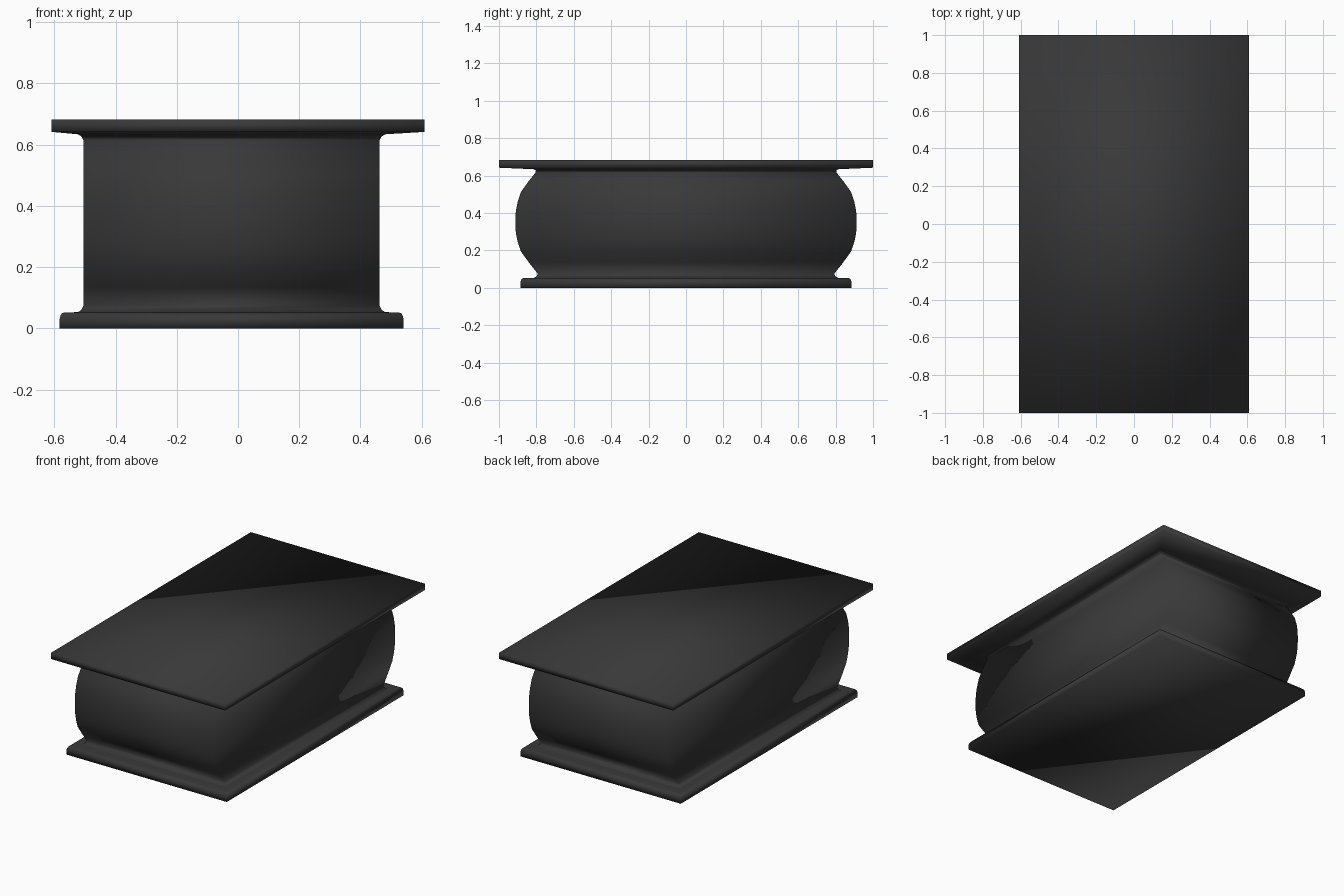
import bpy, bmesh

if "Cube" in bpy.data.objects:
    bpy.data.objects.remove(bpy.data.objects["Cube"])

dark = bpy.data.materials.new("dark_finish")
dark.diffuse_color = (0.04, 0.04, 0.04, 1)
dark.use_nodes = True
dark.node_tree.nodes["Principled BSDF"].inputs["Base Color"].default_value = dark.diffuse_color


def loft(name, rings, cap_bottom=False, cap_top=False):
    """Stack rectangles given as (centre x, half x, half y, z)."""
    bm = bmesh.new()
    loops = []
    for cx, hx, hy, z in rings:
        loops.append([bm.verts.new((cx + sx * hx, sy * hy, z))
                      for sx, sy in ((-1, -1), (1, -1), (1, 1), (-1, 1))])
    for a, b in zip(loops, loops[1:]):
        for i in range(4):
            j = (i + 1) % 4
            bm.faces.new((a[i], a[j], b[j], b[i]))
    if cap_bottom:
        bm.faces.new(loops[0][::-1])
    if cap_top:
        bm.faces.new(loops[-1])
    # smooth along the curves, crisp at corners and hard edges
    for f in bm.faces:
        f.smooth = True
    for e in bm.edges:
        if len(e.link_faces) == 2 and e.calc_face_angle() > 0.7:
            e.smooth = False
    me = bpy.data.meshes.new(name)
    bm.to_mesh(me)
    bm.free()
    me.materials.append(dark)
    ob = bpy.data.objects.new(name, me)
    bpy.context.collection.objects.link(ob)


C = -0.021  # body and base sit slightly off centre

# Rounded plinth, ending where the body begins
loft("base", [
    (C, 0.562, 0.885, 0), (C, 0.562, 0.885, 0.03), (C, 0.559, 0.882, 0.042),
    (C, 0.554, 0.876, 0.05), (C, 0.545, 0.868, 0.052), (C, 0.502, 0.815, 0.053),
], cap_bottom=True)

# Body: bulging ends, flat sides, small fillets at both junctions
loft("bulged_body", [
    (C, 0.502, 0.815, 0.053), (C, 0.491, 0.800, 0.060), (C, 0.484, 0.792, 0.074),
    (C, 0.484, 0.84, 0.135), (C, 0.484, 0.883, 0.195), (C, 0.484, 0.900, 0.245),
    (C, 0.484, 0.910, 0.295), (C, 0.484, 0.912, 0.350), (C, 0.484, 0.910, 0.410),
    (C, 0.484, 0.900, 0.460), (C, 0.484, 0.882, 0.513), (C, 0.484, 0.845, 0.565),
    (C, 0.484, 0.805, 0.615), (C, 0.490, 0.803, 0.627), (C, 0.502, 0.815, 0.634),
])

# Overhanging top slab with a slightly sloped underside
loft("top_slab", [
    (C, 0.502, 0.815, 0.634), (0, 0.61, 1.0, 0.642), (0, 0.61, 1.0, 0.682),
], cap_top=True)
